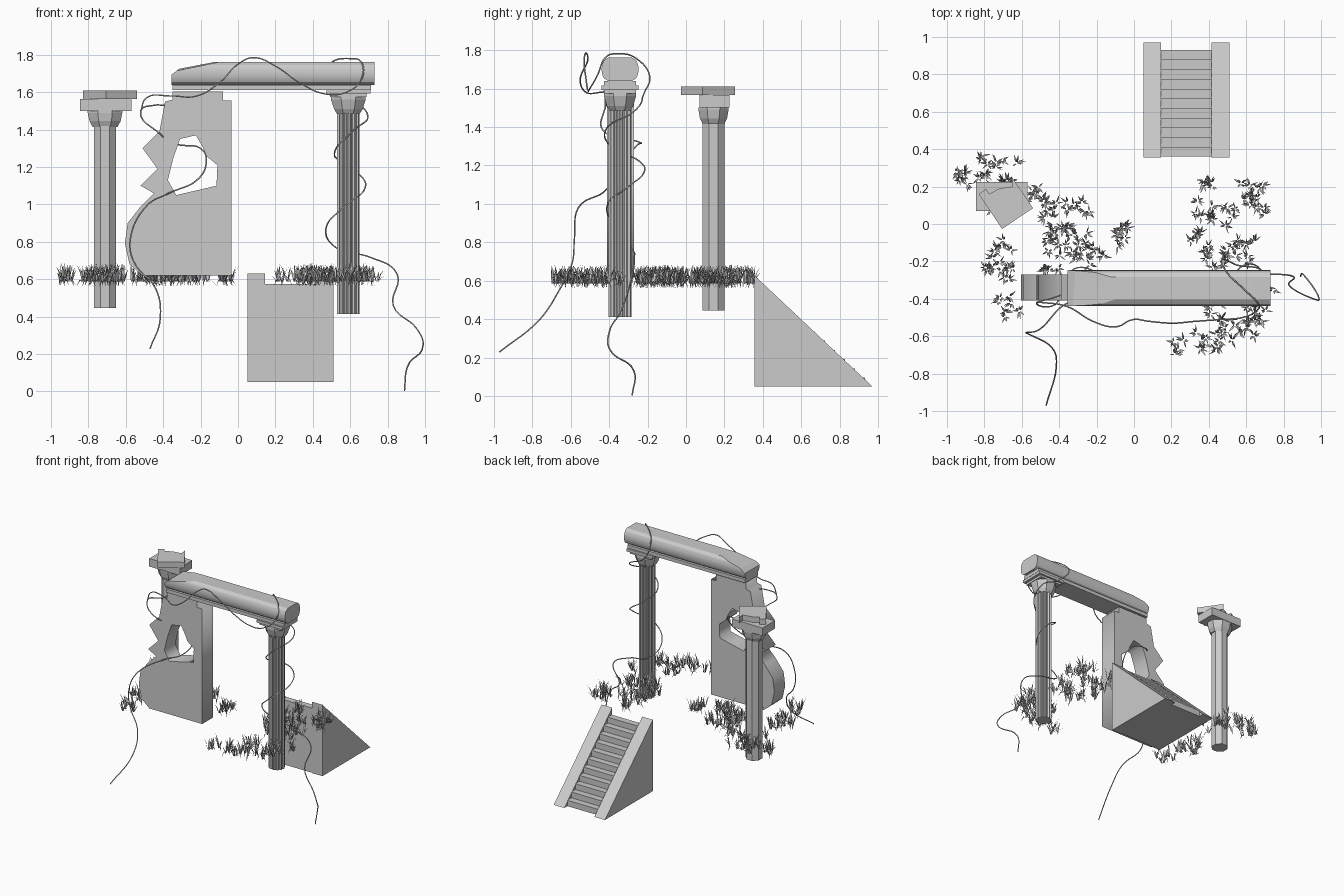
import bpy, bmesh, math, random
from mathutils import Vector, Matrix

if "Cube" in bpy.data.objects:
    bpy.data.objects.remove(bpy.data.objects["Cube"])
random.seed(4)


def make(name, bm):
    bmesh.ops.recalc_face_normals(bm, faces=bm.faces)
    me = bpy.data.meshes.new(name)
    bm.to_mesh(me)
    bm.free()
    ob = bpy.data.objects.new(name, me)
    bpy.context.collection.objects.link(ob)
    return ob


def loft_bm(rings):
    bm = bmesh.new()
    vs = [[bm.verts.new(p) for p in r] for r in rings]
    n = len(vs[0])
    for a, b in zip(vs, vs[1:]):
        for i in range(n):
            j = (i + 1) % n
            bm.faces.new((a[i], a[j], b[j], b[i]))
    bm.faces.new(vs[0])
    bm.faces.new(vs[-1])
    return bm


def prism_x(name, yz, x0, x1):
    return make(name, loft_bm([[(x, y, z) for y, z in yz] for x in (x0, x1)]))


def prism_z(name, xy, z0, z1):
    return make(name, loft_bm([[(x, y, z) for x, y in xy] for z in (z0, z1)]))


def box(name, c, half, z0, z1):
    xy = [(c[0] + sx * half[0], c[1] + sy * half[1])
          for sx, sy in ((-1, -1), (1, -1), (1, 1), (-1, 1))]
    return prism_z(name, xy, z0, z1)


def turned(name, c, levels, n, sy=1.0, pattern=(1,)):
    """Column piece from (radius, z) levels; pattern scales radius for flutes."""
    rings = []
    for r, z in levels:
        ring = []
        for i in range(n):
            a = 2 * math.pi * (i + 0.5) / n
            q = r * pattern[i % len(pattern)]
            ring.append((c[0] + q * math.cos(a), c[1] + q * sy * math.sin(a), z))
        rings.append(ring)
    return make(name, loft_bm(rings))


# Left column with broken, twisted cap
lc = (-0.711, 0.143)
turned("left_column_shaft", lc, [(0.063, 0.446), (0.063, 1.43)], 8)
turned("left_column_capital", lc,
       [(0.072, 1.415), (0.09, 1.445), (0.1, 1.49), (0.1, 1.502)], 8, 0.85)
box("left_column_plate", (-0.708, 0.147), (0.138, 0.078), 1.50, 1.565)
prism_z("left_column_broken_slab",
        [(-0.83, 0.16), (-0.706, -0.027), (-0.54, 0.085), (-0.655, 0.255),
         (-0.65, 0.2), (-0.72, 0.19), (-0.775, 0.16), (-0.79, 0.187)], 1.565, 1.61)

# Right fluted column
rc = (0.59, -0.343)
turned("right_column_shaft", rc, [(0.061, 0.413), (0.061, 1.50)], 48,
       pattern=(1, 1, 0.84, 0.84))
turned("right_column_capital", rc,
       [(0.066, 1.485), (0.083, 1.51), (0.1, 1.56), (0.1, 1.578)], 8, 0.9)
box("right_column_lower_plate", rc, (0.097, 0.083), 1.575, 1.592)
box("right_column_upper_plate", rc, (0.118, 0.096), 1.592, 1.615)

# Beam: flat top and bottom, rounded flanks, chipped left end
box("beam_underplate", (0.18, -0.343), (0.53, 0.083), 1.612, 1.64)
sect = []
for s in (1, -1):
    for k in range(9):
        t = s * (-1 + k / 4)
        sect.append((-0.343 + s * (0.06 + 0.036 * math.sqrt(max(0, 1 - t * t))),
                     1.70 + 0.062 * t))
bm = loft_bm([[(x, y, z) for y, z in sect] for x in (-0.355, 0.73)])
for co, no in (((-0.355, 0, 1.695), (-0.55, 0, 0.75)),
               ((-0.30, 0, 1.738), (-0.2, -0.04, 1))):
    bmesh.ops.bisect_plane(bm, geom=bm.verts[:] + bm.edges[:] + bm.faces[:],
                           plane_co=co, plane_no=no, clear_outer=True)
    bmesh.ops.holes_fill(bm, edges=[e for e in bm.edges if e.is_boundary])
beam = make("beam", bm)
bpy.context.view_layer.objects.active = beam
beam.select_set(True)
bpy.ops.object.shade_smooth_by_angle(angle=math.radians(25))

# Ruined wall: outline with a ragged window hole
outline = [(-0.035, 0.62), (-0.035, 1.555), (-0.08, 1.555), (-0.08, 1.605),
           (-0.35, 1.605), (-0.35, 1.56), (-0.39, 1.55), (-0.42, 1.39),
           (-0.51, 1.30), (-0.43, 1.19), (-0.52, 1.10), (-0.45, 1.06),
           (-0.52, 0.99), (-0.59, 0.90), (-0.605, 0.79), (-0.58, 0.68), (-0.51, 0.62)]
hole = [(-0.31, 1.35), (-0.225, 1.37), (-0.185, 1.30), (-0.17, 1.26), (-0.11, 1.21),
        (-0.115, 1.10), (-0.33, 1.05), (-0.375, 1.13), (-0.345, 1.25)]
cu = bpy.data.curves.new("ruined_wall", 'CURVE')
cu.dimensions = '2D'
cu.fill_mode = 'BOTH'
cu.extrude = 0.07
for pts in (outline, hole):
    sp = cu.splines.new('POLY')
    sp.points.add(len(pts) - 1)
    for p, (x, z) in zip(sp.points, pts):
        p.co = (x, z, 0, 1)
    sp.use_cyclic_u = True
wall = bpy.data.objects.new("ruined_wall", cu)
wall.rotation_euler = (math.pi / 2, 0, 0)
wall.location = (0, -0.34, 0)
bpy.context.collection.objects.link(wall)

# Stairs between two sloping side walls
for side, x0 in (("left", 0.05), ("right", 0.415)):
    prism_x("stair_side_" + side, [(0.355, 0.05), (0.97, 0.05), (0.375, 0.61), (0.355, 0.63)],
            x0, x0 + 0.095)
n = 11
steps = [(0.36, 0.05)]
for i in range(n):
    z = 0.575 - i * 0.525 / n
    steps += [(0.36 + i * 0.57 / n, z), (0.36 + (i + 1) * 0.57 / n, z)]
steps.append((0.93, 0.05))
prism_x("stair_steps", steps, 0.145, 0.415)

# Grass: tufts of bent blades scattered in round patches (x, y, radius)
patches = [(-.91, .23, .07), (-.8, .30, .07), (-.68, .28, .07), (-.72, .15, .1),
           (-.5, .13, .07), (-.40, .06, .09), (-.27, .09, .06), (-.40, -.09, .09),
           (-.46, -.2, .07), (-.28, -.1, .09), (-.2, -.17, .07), (-.1, -.04, .08),
           (-.72, -.15, .07), (-.76, -.26, .06), (-.67, -.28, .05), (-.67, -.43, .07),
           (.40, .22, .06), (.62, .18, .08), (.38, .07, .07), (.5, .05, .06),
           (.66, .06, .06), (.35, -.1, .06), (.43, -.17, .08), (.6, -.13, .08),
           (.25, -.66, .05), (.36, -.61, .06), (.48, -.62, .07), (.6, -.57, .07),
           (.68, -.48, .06), (.46, -.48, .07), (.6, -.38, .08), (.74, -.34, .04)]
bm = bmesh.new()
for px, py, pr in patches:
    for _ in range(int(1100 * pr * pr) + 2):
        a, d = random.uniform(0, 6.283), pr * math.sqrt(random.random())
        base = Vector((px + d * math.cos(a), py + d * math.sin(a), 0.587))
        for b in range(7):
            t = random.uniform(0, 6.283)
            out = Vector((math.cos(t), math.sin(t), 0))
            w = Vector((-out.y, out.x, 0)) * random.uniform(0.003, 0.006)
            h, l = random.uniform(0.03, 0.1), random.uniform(0.015, 0.045)
            drop = -0.025 if b == 0 else h
            p0 = base + out * 0.006
            p1 = p0 + out * l * 0.4 + Vector((0, 0, h * 0.6 if b else 0.01))
            p2 = p0 + out * l + Vector((0, 0, drop))
            v = [bm.verts.new(p) for p in (p0 - w * .6, p0 + w * .6, p1 + w, p1 - w, p2)]
            bm.faces.new(v[:4])
            bm.faces.new((v[3], v[2], v[4]))
make("grass", bm)


# Climbing vines
def vine(name, pts):
    c = bpy.data.curves.new(name, 'CURVE')
    c.dimensions = '3D'
    c.bevel_depth = 0.004
    c.bevel_resolution = 1
    c.resolution_u = 6
    c.use_fill_caps = True
    s = c.splines.new('BEZIER')
    s.bezier_points.add(len(pts) - 1)
    for p, co in zip(s.bezier_points, pts):
        p.co = co
        p.handle_left_type = p.handle_right_type = 'AUTO'
    bpy.context.collection.objects.link(bpy.data.objects.new(name, c))


vine("wall_vine", [(-.47, -.97, .23), (-.415, -.76, .40), (-.44, -.66, .55), (-.56, -.59, .70),
     (-.575, -.58, .82), (-.5, -.56, .98), (-.37, -.43, 1.06), (-.22, -.38, 1.13),
     (-.17, -.32, 1.22), (-.2, -.26, 1.30), (-.32, -.24, 1.32), (-.42, -.43, 1.38),
     (-.52, -.42, 1.50), (-.45, -.40, 1.53), (-.39, -.38, 1.53)])
vine("beam_vine", [(-.52, -.42, 1.50), (-.49, -.42, 1.57), (-.36, -.44, 1.58), (-.22, -.52, 1.58),
     (-.1, -.55, 1.65), (0, -.51, 1.75), (.08, -.52, 1.785), (.2, -.53, 1.74), (.33, -.52, 1.65),
     (.47, -.51, 1.59), (.58, -.5, 1.6), (.66, -.46, 1.67), (.66, -.42, 1.76), (.6, -.36, 1.78),
     (.49, -.25, 1.75), (.47, -.19, 1.67), (.55, -.22, 1.57)])
vine("column_vine", [(.55, -.22, 1.57), (.69, -.26, 1.49), (.6, -.42, 1.38), (.52, -.38, 1.29),
     (.56, -.24, 1.22), (.65, -.22, 1.16), (.68, -.3, 1.09), (.57, -.41, .99), (.47, -.36, .87),
     (.53, -.28, .765), (.7, -.27, .72), (.85, -.28, .63), (.83, -.33, .46), (.96, -.4, .33),
     (.99, -.4, .25), (.905, -.27, .13), (.89, -.28, .004)])
